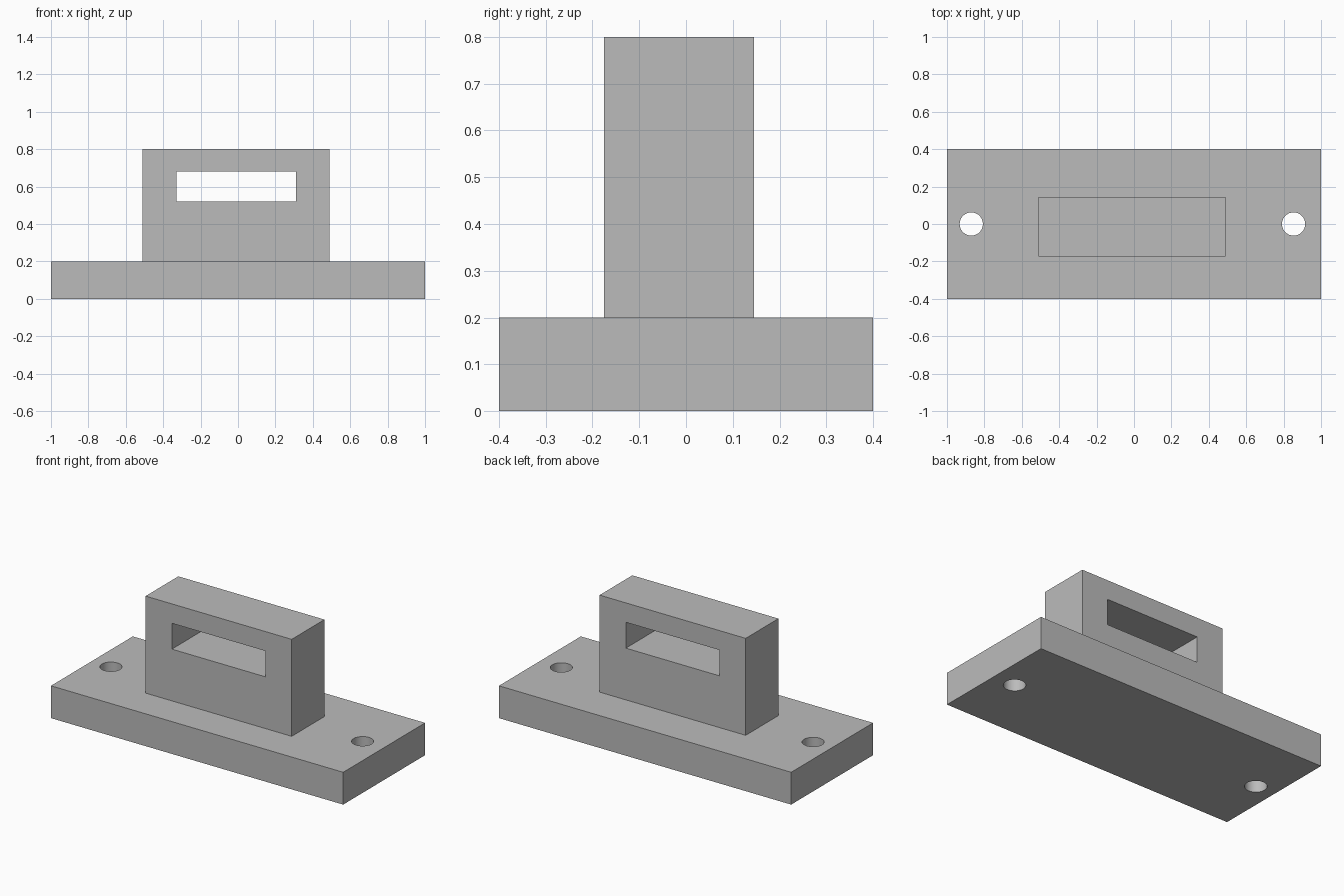
import bpy

default = bpy.data.objects.get("Cube")
if default:
    bpy.data.objects.remove(default, do_unlink=True)

grey = bpy.data.materials.new("light grey")
grey.use_nodes = True
grey.diffuse_color = (0.5, 0.5, 0.5, 1)
grey.node_tree.nodes["Principled BSDF"].inputs["Base Color"].default_value = (0.5, 0.5, 0.5, 1)


def box(name, low, high):
    """Axis-aligned box between two corners."""
    bpy.ops.mesh.primitive_cube_add(size=1, location=[(a + b) / 2 for a, b in zip(low, high)])
    obj = bpy.context.object
    obj.name = name
    obj.scale = [b - a for a, b in zip(low, high)]
    bpy.ops.object.transform_apply(location=False, rotation=False, scale=True)
    obj.data.materials.append(grey)
    return obj


def cut(target, cutter):
    """Subtract the cutter from the target, then discard it."""
    mod = target.modifiers.new("cut", "BOOLEAN")
    mod.operation = "DIFFERENCE"
    mod.solver = "EXACT"
    mod.object = cutter
    bpy.context.view_layer.objects.active = target
    bpy.ops.object.modifier_apply(modifier=mod.name)
    bpy.data.objects.remove(cutter, do_unlink=True)


# Base plate with a screw hole at each end
base = box("base_plate", (-1, -0.4, 0), (1, 0.4, 0.2))
for x in (-0.87, 0.853):
    bpy.ops.mesh.primitive_cylinder_add(vertices=48, radius=0.062, depth=1, location=(x, 0, 0.1))
    hole = bpy.context.object
    hole.data.materials.append(grey)
    cut(base, hole)

# Upright block with a slot through it from front to back
block = box("upright_block", (-0.51, -0.175, 0.2), (0.49, 0.145, 0.8))
cut(block, box("slot_cutter", (-0.33, -1, 0.52), (0.31, 1, 0.68)))

# Smooth hole walls, crisp edges
for obj in (base, block):
    bpy.ops.object.select_all(action="DESELECT")
    obj.select_set(True)
    bpy.context.view_layer.objects.active = obj
    bpy.ops.object.shade_smooth_by_angle()
